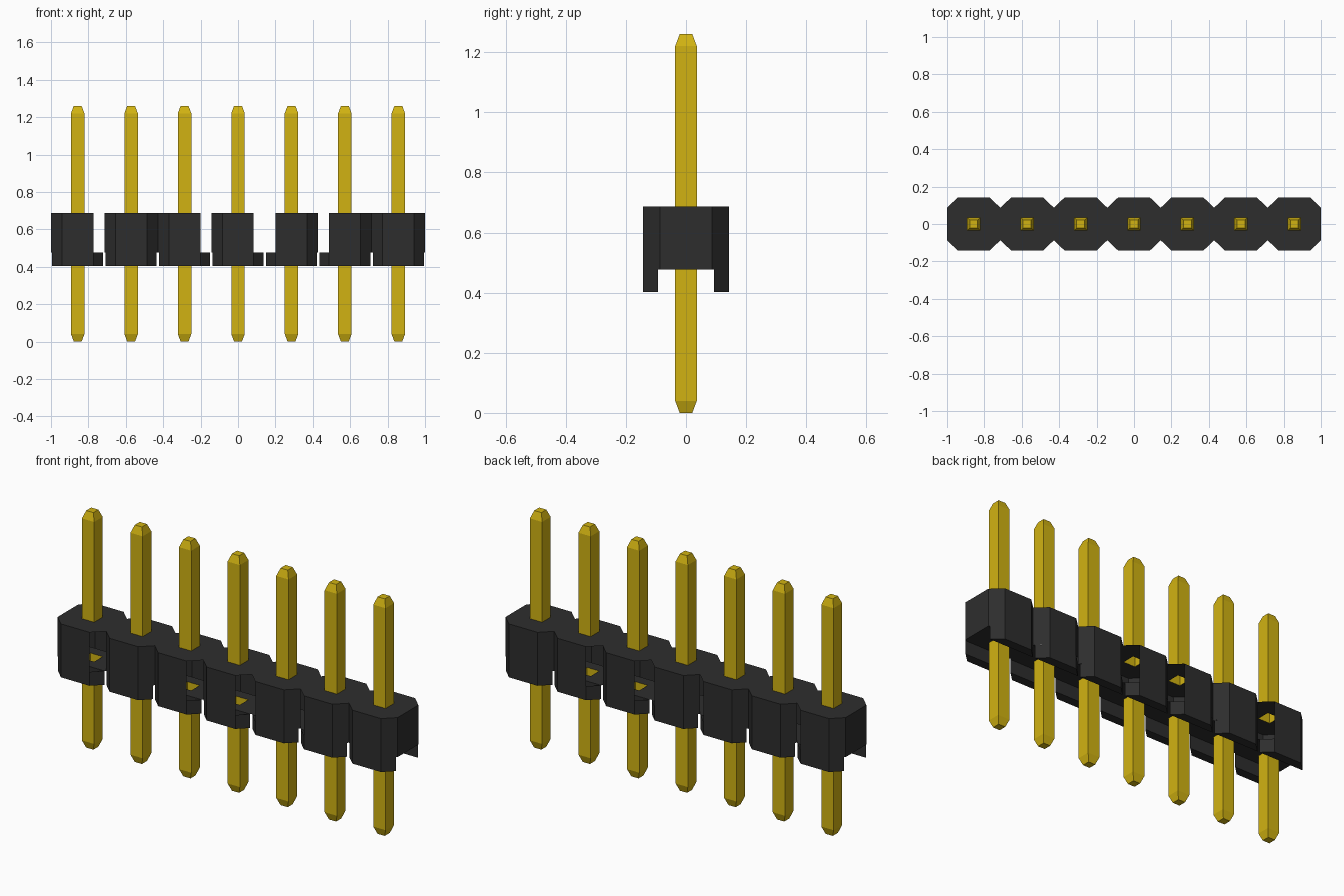
import bpy
import bmesh

cube = bpy.data.objects.get("Cube")
if cube:
    bpy.data.objects.remove(cube, do_unlink=True)

COUNT, PITCH = 7, 2 / 7
HALF = PITCH / 2            # half width and depth of one housing cell
FLAT, WAIST = 0.084, 0.087  # where the corner chamfers begin and end
LEG_X, LEG_Y = 0.136, 0.093  # inner corner of the feet
FOOT, FLOOR, ROOF, TOP = 0.403, 0.477, 0.687, 1.26
PIN, TIP, TAPER = 0.036, 0.021, 0.04
OPEN_RIGHT, OPEN_LEFT = {0, 2, 3}, {4, 5}  # cells with open chamfers


def material(name, color, roughness):
    mat = bpy.data.materials.new(name)
    mat.use_nodes = True
    mat.diffuse_color = color
    bsdf = mat.node_tree.nodes["Principled BSDF"]
    bsdf.inputs["Base Color"].default_value = color
    bsdf.inputs["Roughness"].default_value = roughness
    return mat


def face(bm, points):
    bm.faces.new([bm.verts.new(p) for p in points])


def wall(bm, a, b, low, high):
    face(bm, [(*a, low), (*b, low), (*b, high), (*a, high)])


def finish(bm, name, mat):
    bmesh.ops.remove_doubles(bm, verts=bm.verts, dist=0.0005)
    bmesh.ops.recalc_face_normals(bm, faces=bm.faces)
    mesh = bpy.data.meshes.new(name)
    bm.to_mesh(mesh)
    bm.free()
    mesh.materials.append(mat)
    return mesh


def add_object(name, mesh, x=0):
    obj = bpy.data.objects.new(name, mesh)
    obj.location.x = x
    bpy.context.collection.objects.link(obj)


def plate(bm, cx, corner_x, corner_y, z):
    """Cell-wide plate with a square opening for the pin."""
    for s in (-1, 1):
        face(bm, [(cx - corner_x, s * corner_y, z), (cx + corner_x, s * corner_y, z),
                  (cx + PIN, s * PIN, z), (cx - PIN, s * PIN, z)])
        side = [(corner_x, -corner_y), (HALF, -WAIST), (HALF, WAIST),
                (corner_x, corner_y), (PIN, PIN), (PIN, -PIN)]
        face(bm, [(cx + s * x, y, z) for x, y in side])


black = material("black plastic", (0.027, 0.027, 0.027, 1), 0.6)
gold = material("gold metal", (0.64, 0.45, 0.006, 1), 0.5)

# Housing: a row of chamfered cells standing on narrow feet
bm = bmesh.new()
for i in range(COUNT):
    cx = (i - (COUNT - 1) / 2) * PITCH
    plate(bm, cx, FLAT, HALF, ROOF)
    plate(bm, cx, LEG_X, LEG_Y, FLOOR)
    for sy in (-1, 1):
        y, leg_y = sy * HALF, sy * LEG_Y
        wall(bm, (cx - FLAT, y), (cx + FLAT, y), FLOOR, ROOF)
        # Foot: outer, inner and underside
        wall(bm, (cx - FLAT, y), (cx + FLAT, y), FOOT, FLOOR)
        wall(bm, (cx - LEG_X, leg_y), (cx + LEG_X, leg_y), FOOT, FLOOR)
        face(bm, [(cx - FLAT, y, FOOT), (cx + FLAT, y, FOOT),
                  (cx + LEG_X, leg_y, FOOT), (cx - LEG_X, leg_y, FOOT)])
        for sx, opened in ((-1, OPEN_LEFT), (1, OPEN_RIGHT)):
            start = (cx + sx * FLAT, y)
            wall(bm, start, (cx + sx * LEG_X, leg_y), FOOT, FLOOR)
            if i not in opened:
                wall(bm, start, (cx + sx * HALF, sy * WAIST), FLOOR, ROOF)
# End walls
for x in (-1, 1):
    wall(bm, (x, -WAIST), (x, WAIST), FLOOR, ROOF)
add_object("housing", finish(bm, "housing", black))


# Pins: tapered square posts above and below the housing
def ring(half, z):
    return [(-half, -half, z), (half, -half, z), (half, half, z), (-half, half, z)]


bm = bmesh.new()
for base, shoulder, end in ((FLOOR, TAPER, 0), (ROOF, TOP - TAPER, TOP)):
    rings = [ring(PIN, base), ring(PIN, shoulder), ring(TIP, end)]
    for a, b in zip(rings, rings[1:]):
        for k in range(4):
            n = (k + 1) % 4
            face(bm, [a[k], a[n], b[n], b[k]])
    face(bm, rings[-1])
pin_mesh = finish(bm, "pin", gold)
for i in range(COUNT):
    add_object(f"pin_{i + 1}", pin_mesh, (i - (COUNT - 1) / 2) * PITCH)
